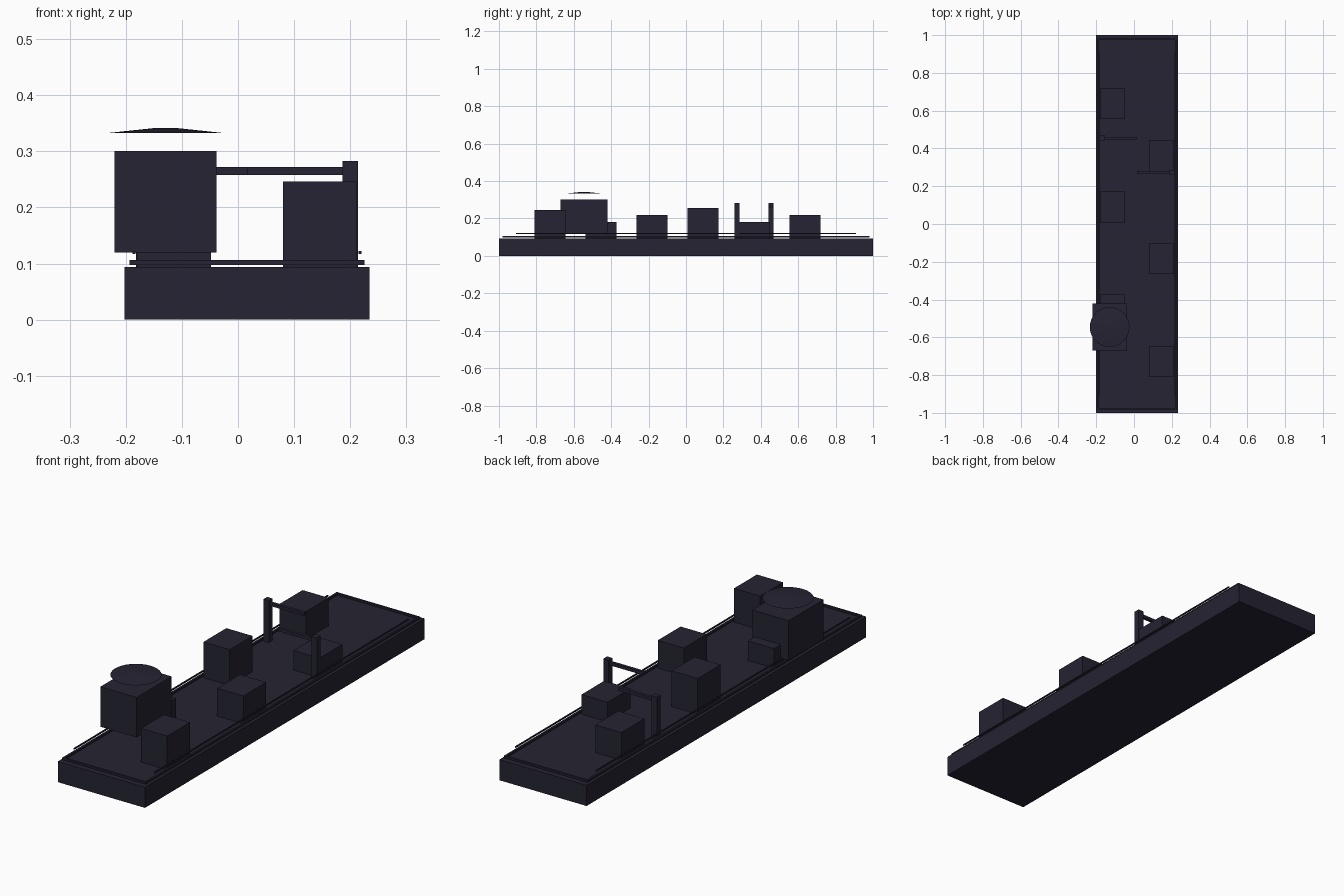
import bpy

if "Cube" in bpy.data.objects:
    bpy.data.objects.remove(bpy.data.objects["Cube"])

CX = 0.016      # centre line of the deck
DECK = 0.0935   # deck height
STEP = 2 / 11   # lengthwise module

mat = bpy.data.materials.new("dark_hull")
mat.diffuse_color = (0.018, 0.017, 0.032, 1)
mat.use_nodes = True
mat.node_tree.nodes["Principled BSDF"].inputs["Base Color"].default_value = mat.diffuse_color


def box(name, x0, x1, y0, y1, z0, z1):
    bpy.ops.mesh.primitive_cube_add(
        size=1, location=((x0 + x1) / 2, (y0 + y1) / 2, (z0 + z1) / 2))
    ob = bpy.context.object
    ob.name = name
    ob.scale = (abs(x1 - x0), abs(y1 - y0), abs(z1 - z0))
    bpy.ops.object.transform_apply(location=False, rotation=False, scale=True)
    ob.data.materials.append(mat)
    return ob


def bar(name, x, y, sx, sy, z0, z1):
    return box(name, x - sx / 2, x + sx / 2, y - sy / 2, y + sy / 2, z0, z1)


# Deck slab
bar("deck", CX, 0, 0.4364, 2.0, 0, DECK)

# Edge trim and side rails
for s, side in ((-1, "left"), (1, "right")):
    bar(f"trim_{side}", CX + s * 0.2045, 0, 0.009, 1.964, 0.0973, 0.1062)
    bar(f"rail_{side}", CX + s * 0.2015, 0, 0.0055, 1.818, 0.117, 0.1225)
for s, end in ((-1, "front"), (1, "back")):
    bar(f"trim_{end}", CX, s * 0.9775, 0.418, 0.009, 0.0973, 0.1062)

# Cargo blocks alternating right and left
for i, top in enumerate((0.246, 0.182, 0.219, 0.255, 0.182, 0.219)):
    side = 1 if i % 2 == 0 else -1
    bar(f"cargo_block_{i + 1}", CX + side * 0.13, STEP * (1.5 * i - 4),
        0.131, 0.1636, DECK - 0.002, top)

# Crane posts with arms reaching to the centre line
for s, y, side in ((1, 1.5 * STEP, "right"), (-1, 2.5 * STEP, "left")):
    px = CX + s * 0.184
    bar(f"crane_post_{side}", px, y, 0.027, 0.027, DECK - 0.002, 0.283)
    box(f"crane_arm_{side}", min(CX, px), max(CX, px),
        y - 0.007, y + 0.007, 0.258, 0.272)

# Control tower and the dish above it
bar("control_tower", -0.129, -3 * STEP, 0.182, 0.25, 0.12, 0.301)
bpy.ops.mesh.primitive_cone_add(vertices=32, radius1=0.105, radius2=0.015,
                                depth=0.0095,
                                location=(-0.129, -3 * STEP, 0.33725))
dish = bpy.context.object
dish.name = "dish"
dish.data.materials.append(mat)
bpy.ops.object.shade_smooth_by_angle()
